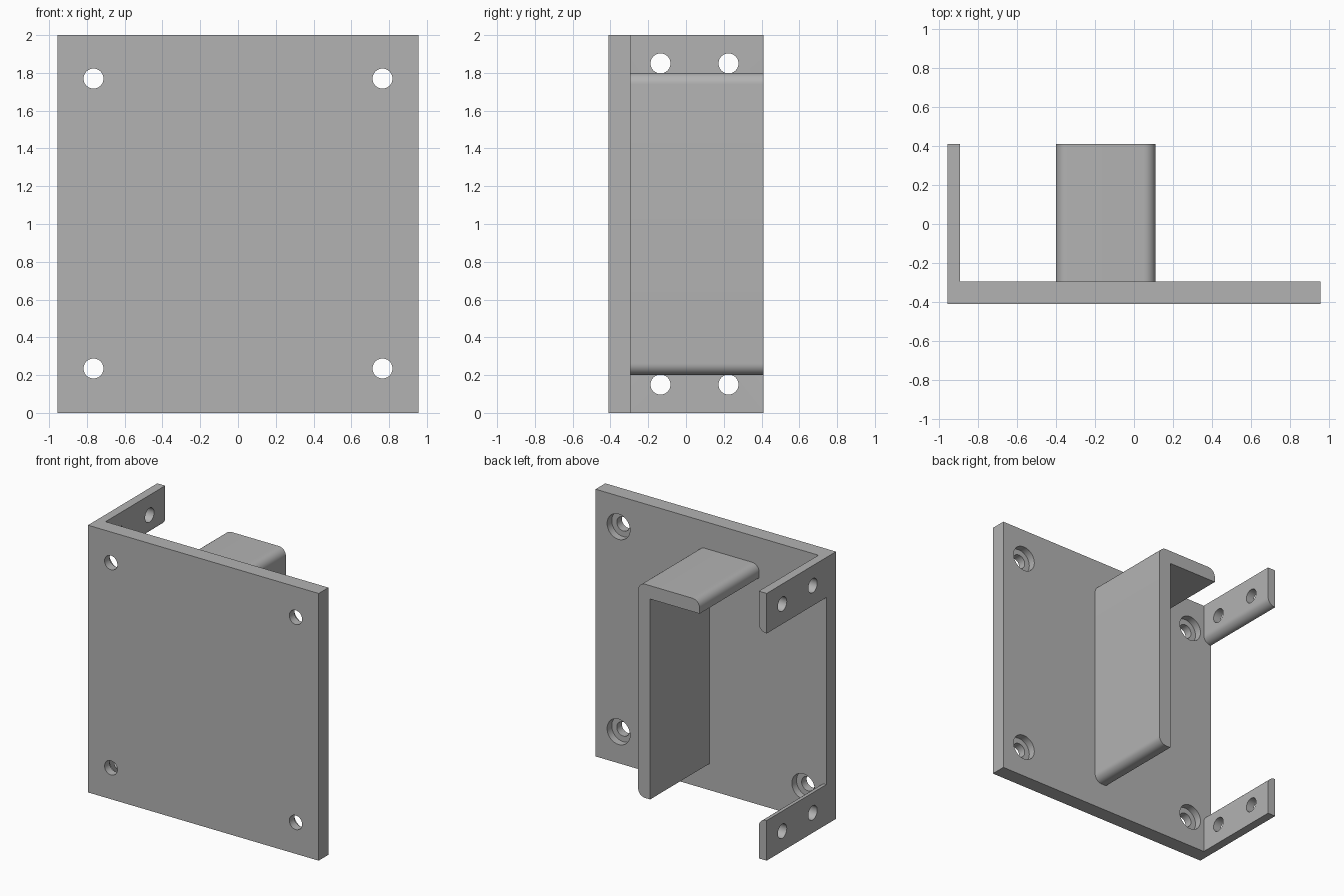
import bpy, bmesh, math
from mathutils import Matrix, Vector

cube = bpy.data.objects.get("Cube")
if cube:
    bpy.data.objects.remove(cube)

grey = bpy.data.materials.new("plain_grey")
grey.use_nodes = True
colour = (0.45, 0.45, 0.45, 1)
grey.diffuse_color = colour
grey.node_tree.nodes["Principled BSDF"].inputs["Base Color"].default_value = colour

W = 0.955                              # half width of the plate
FRONT, FACE, BACK = -0.41, -0.295, 0.41  # plate front, plate back, arm ends
ROUND = 0.06
HOLE = 0.053


def make_object(name, bm):
    bmesh.ops.recalc_face_normals(bm, faces=bm.faces)
    mesh = bpy.data.meshes.new(name)
    bm.to_mesh(mesh)
    bm.free()
    mesh.materials.append(grey)
    obj = bpy.data.objects.new(name, mesh)
    bpy.context.collection.objects.link(obj)
    return obj


def extrude_profile(name, corners, y0, y1):
    """Extrude an x-z outline along y; corners are (x, z, fillet radius)."""
    points = []
    for i, (x, z, r) in enumerate(corners):
        p = Vector((x, z))
        if not r:
            points.append(p)
            continue
        a = (Vector(corners[i - 1][:2]) - p).normalized() * r
        b = (Vector(corners[(i + 1) % len(corners)][:2]) - p).normalized() * r
        for k in range(13):
            t = k / 12 * math.pi / 2
            points.append(p + a * (1 - math.sin(t)) + b * (1 - math.cos(t)))
    bm = bmesh.new()
    face = bm.faces.new([bm.verts.new((p.x, y0, p.y)) for p in points])
    grown = bmesh.ops.extrude_face_region(bm, geom=[face])["geom"]
    verts = [v for v in grown if isinstance(v, bmesh.types.BMVert)]
    bmesh.ops.translate(bm, verts=verts, vec=(0, y1 - y0, 0))
    return make_object(name, bm)


def drill(obj, centre, axis, radius, depth):
    """Cut a round hole centred on a point, along the given axis."""
    bm = bmesh.new()
    turn = Vector((0, 0, 1)).rotation_difference(Vector(axis)).to_matrix().to_4x4()
    bmesh.ops.create_cone(bm, cap_ends=True, segments=40, radius1=radius,
                          radius2=radius, depth=depth,
                          matrix=Matrix.Translation(centre) @ turn)
    cutter = make_object("hole_cutter", bm)
    cutter.hide_render = True
    mod = obj.modifiers.new("hole", "BOOLEAN")
    mod.operation = "DIFFERENCE"
    mod.solver = "EXACT"
    mod.object = cutter
    bpy.context.view_layer.objects.active = obj
    bpy.ops.object.modifier_apply(modifier=mod.name)
    bpy.data.objects.remove(cutter)


# Mounting plate with four counterbored screw holes
plate = extrude_profile("mounting_plate",
                        [(-W, 0, 0), (W, 0, 0), (W, 2, 0), (-W, 2, 0)], FRONT, FACE)
for x in (-0.765, 0.765):
    for z in (0.235, 1.77):
        drill(plate, (x, FACE, z), (0, 1, 0), 0.095, 0.11)
        drill(plate, (x, FRONT, z), (0, 1, 0), HOLE, 0.5)

# Side tabs, mirrored about mid height, rounded on the inner edge
tabs = []
inner = -0.89
for name, outer_z, inner_z, hole_z in (("upper_tab", 2, 1.7, 1.85),
                                       ("lower_tab", 0, 0.3, 0.15)):
    tab = extrude_profile(name, [(-W, outer_z, 0), (inner, outer_z, 0),
                                 (inner, inner_z, ROUND), (-W, inner_z, 0)], FACE, BACK)
    for y in (-0.135, 0.225):
        drill(tab, (-0.92, y, hole_z), (1, 0, 0), HOLE, 0.3)
    tabs.append(tab)

# Hooked arm: upright wall with a flange along its top
arm = extrude_profile("angle_arm",
                      [(0.11, 0.2, ROUND), (0.11, 1.8, ROUND), (-0.4, 1.8, ROUND),
                       (-0.4, 1.7, 0), (0.01, 1.7, 0), (0.01, 0.2, 0)], FACE, BACK)

# Smooth the curved faces, keep the edges sharp
bpy.ops.object.select_all(action="DESELECT")
for obj in [plate, arm] + tabs:
    obj.select_set(True)
bpy.context.view_layer.objects.active = plate
bpy.ops.object.shade_smooth_by_angle(angle=math.radians(30))
